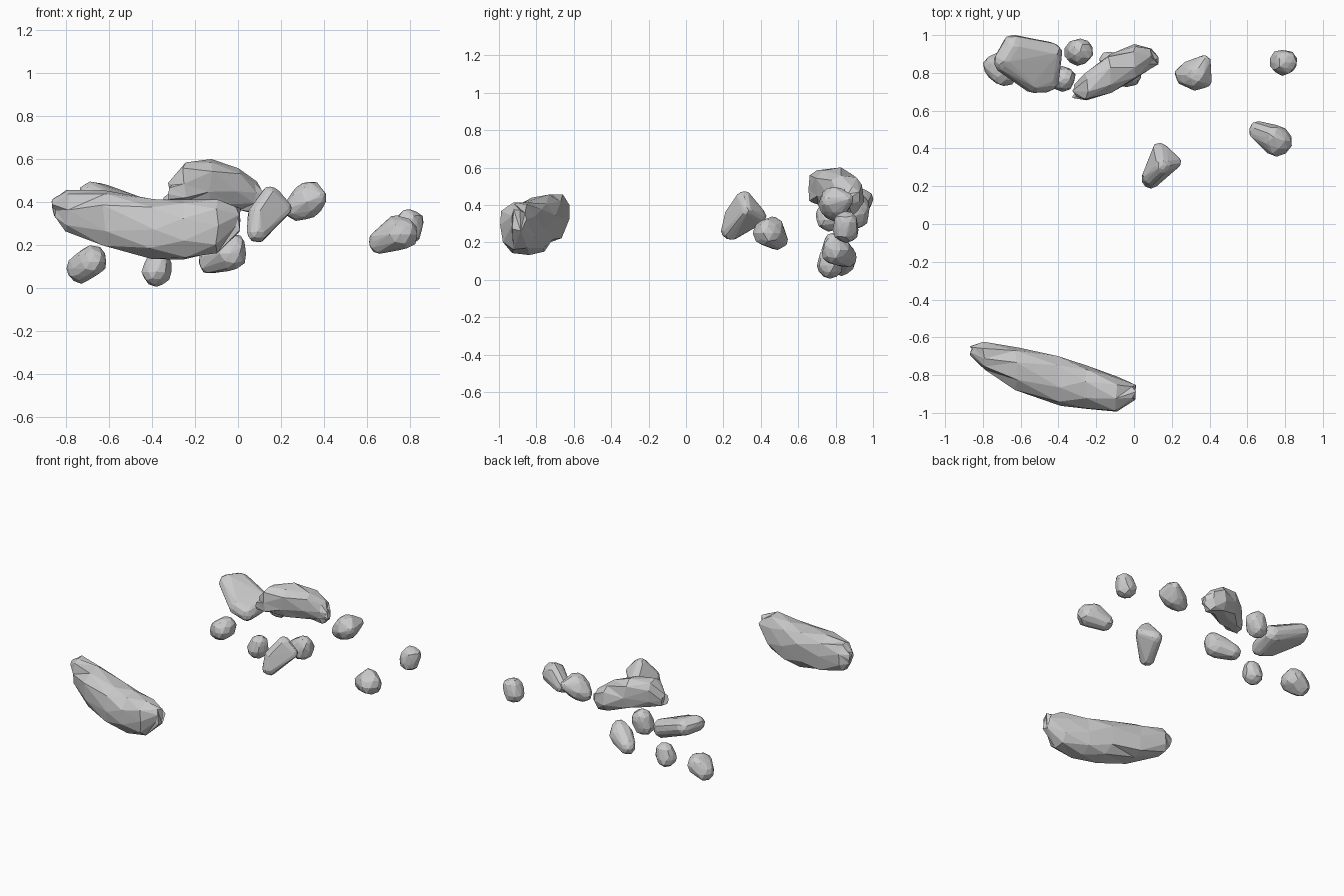
import bpy, bmesh, math, random
from mathutils import Vector

if "Cube" in bpy.data.objects:
    bpy.data.objects.remove(bpy.data.objects["Cube"])

random.seed(4)


def finish(name, bm):
    bmesh.ops.recalc_face_normals(bm, faces=bm.faces)
    me = bpy.data.meshes.new(name)
    bm.to_mesh(me)
    bm.free()
    bpy.context.collection.objects.link(bpy.data.objects.new(name, me))


def long_rock(name, stations, sides=9, jitter=0.008):
    """Loft chipped rings along x; station = x, y min, y max, z min, z max."""
    bm = bmesh.new()
    rings = []
    for k, (x, y0, y1, z0, z1) in enumerate(stations):
        ring = []
        for i in range(sides):
            a = 2 * math.pi * (i + 0.5 * (k % 2)) / sides
            c, s = math.cos(a), math.sin(a)
            c = math.copysign(abs(c) ** 0.8, c)
            s = math.copysign(abs(s) ** 0.8, s)
            p = Vector((x, (y0 + y1) / 2 + c * (y1 - y0) / 2,
                        (z0 + z1) / 2 + s * (z1 - z0) / 2))
            j = Vector([random.uniform(-jitter, jitter) for _ in range(3)])
            j.x *= 1.5
            ring.append(bm.verts.new(p + j))
        rings.append(ring)
    for r0, r1 in zip(rings, rings[1:]):
        for i in range(sides):
            n = (i + 1) % sides
            bm.faces.new((r0[i], r0[n], r1[n], r1[i]))
    bm.faces.new(rings[0][::-1])
    bm.faces.new(rings[-1])
    bmesh.ops.triangulate(bm, faces=bm.faces)
    finish(name, bm)


def small_rock(name, lobes):
    """Chipped hull around a few lobes; lobe = x, y, z, radius."""
    bm = bmesh.new()
    for x, y, z, r in lobes:
        made = bmesh.ops.create_icosphere(bm, subdivisions=2, radius=r)
        for v in made["verts"]:
            v.co *= random.uniform(0.9, 1.06)
            v.co += Vector((x, y, z))
    hull = bmesh.ops.convex_hull(bm, input=bm.verts)
    junk = {g for g in hull["geom_interior"] + hull["geom_unused"]
            if isinstance(g, bmesh.types.BMVert)}
    bmesh.ops.delete(bm, geom=list(junk), context="VERTS")
    finish(name, bm)


# Long boulder at the front
long_rock("front_boulder", [
    (-.86, -.69, -.64, .33, .42), (-.80, -.77, -.62, .27, .46),
    (-.62, -.88, -.65, .19, .46), (-.40, -.96, -.70, .14, .42),
    (-.25, -.98, -.745, .135, .41), (-.10, -1.0, -.81, .16, .41),
    (0.0, -.94, -.86, .26, .38)])

# Long boulder at the back
long_rock("back_boulder", [
    (-.315, .66, .73, .41, .49), (-.25, .65, .80, .40, .58),
    (-.13, .69, .90, .38, .60), (0.0, .765, .95, .355, .56),
    (.08, .82, .935, .345, .49), (.12, .84, .89, .38, .45)])

# Tilted slab at the back left
small_rock("tilted_slab", [
    (-.69, .86, .44, .055), (-.64, .94, .43, .06), (-.44, .90, .35, .065),
    (-.46, .76, .32, .06), (-.53, .75, .35, .06)])

# Low stones under the slab and boulder
small_rock("left_stone", [
    (-.73, .83, .09, .07), (-.69, .80, .12, .075), (-.68, .84, .13, .07)])
small_rock("low_stone", [(-.38, .77, .075, .07), (-.37, .77, .115, .06)])
small_rock("under_stone", [
    (-.13, .86, .12, .055), (-.04, .80, .16, .08), (-.02, .79, .19, .06)])

# Floating stones at the back and right
small_rock("rear_stone", [(-.30, .91, .34, .07), (-.285, .915, .385, .07)])
small_rock("corner_stone", [
    (.27, .79, .37, .055), (.32, .79, .40, .08), (.33, .79, .43, .07),
    (.37, .86, .43, .035), (.375, .76, .42, .04)])
small_rock("spiked_stone", [
    (.09, .24, .26, .05), (.15, .31, .43, .045), (.14, .38, .34, .05),
    (.215, .325, .37, .035), (.09, .25, .34, .045)])
small_rock("right_stone", [
    (.66, .49, .215, .055), (.755, .44, .25, .08), (.74, .46, .28, .06)])
small_rock("far_right_stone", [(.785, .855, .265, .07), (.80, .855, .305, .065)])
